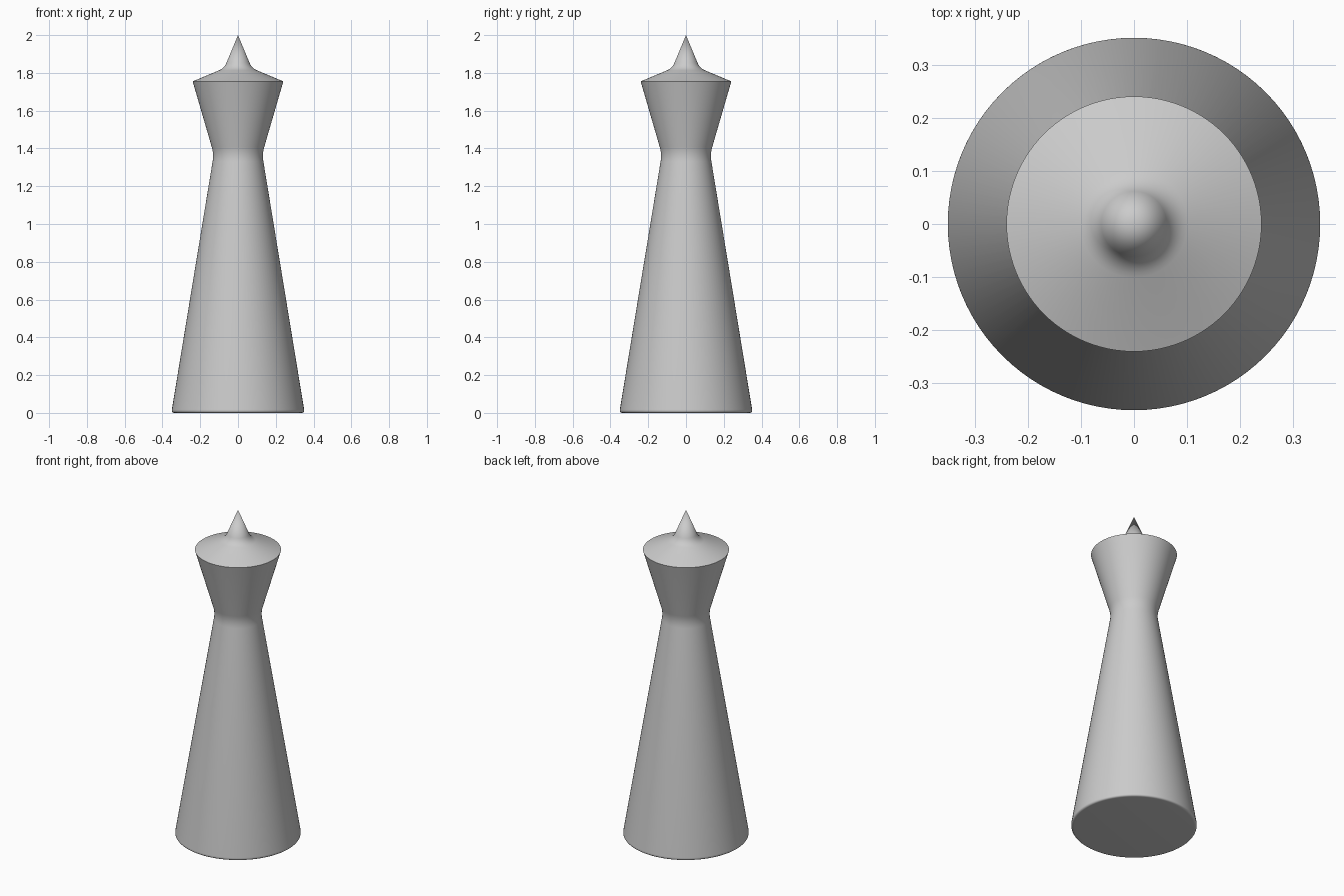
import bpy
import bmesh
import math
from mathutils import Vector

SEGMENTS = 96

cube = bpy.data.objects.get("Cube")
if cube:
    bpy.data.objects.remove(cube, do_unlink=True)

grey = bpy.data.materials.new("plain grey")
grey.use_nodes = True
colour = (0.6, 0.6, 0.6, 1)
grey.diffuse_color = colour
grey.node_tree.nodes["Principled BSDF"].inputs["Base Color"].default_value = colour


def rounded(corners, steps=6):
    """Round each (radius, height, cut) corner with a short curve."""
    pts = [Vector(c[:2]) for c in corners]
    path = []
    for i, (p, c) in enumerate(zip(pts, corners)):
        if c[2] == 0:
            path.append(p)
            continue
        a = p + (pts[i - 1] - p).normalized() * c[2]
        b = p + (pts[i + 1] - p).normalized() * c[2]
        for k in range(steps + 1):
            t = k / steps
            path.append(a * (1 - t) ** 2 + p * 2 * t * (1 - t) + b * t * t)
    return path


def lathe(name, corners):
    """Spin a profile round the z axis."""
    bm = bmesh.new()
    verts = [bm.verts.new((p.x, 0, p.y)) for p in rounded(corners)]
    edges = [bm.edges.new(pair) for pair in zip(verts, verts[1:])]
    bmesh.ops.spin(bm, geom=verts + edges, cent=(0, 0, 0), axis=(0, 0, 1),
                   angle=math.tau, steps=SEGMENTS, use_duplicate=False)
    bmesh.ops.remove_doubles(bm, verts=bm.verts, dist=0.0001)
    bmesh.ops.recalc_face_normals(bm, faces=bm.faces)
    mesh = bpy.data.meshes.new(name)
    bm.to_mesh(mesh)
    bm.free()
    obj = bpy.data.objects.new(name, mesh)
    bpy.context.collection.objects.link(obj)
    mesh.materials.append(grey)
    bpy.ops.object.select_all(action="DESELECT")
    obj.select_set(True)
    bpy.context.view_layer.objects.active = obj
    bpy.ops.object.shade_smooth_by_angle(angle=math.radians(35))
    return obj


# Tapered body, waist, flared head and pointed tip in one turned surface
lathe("turned_piece", [
    (0, 0, 0),
    (0.353, 0, 0.018),
    (0.128, 1.37, 0.04),
    (0.24, 1.755, 0),
    (0.073, 1.825, 0.03),
    (0, 2, 0),
])
